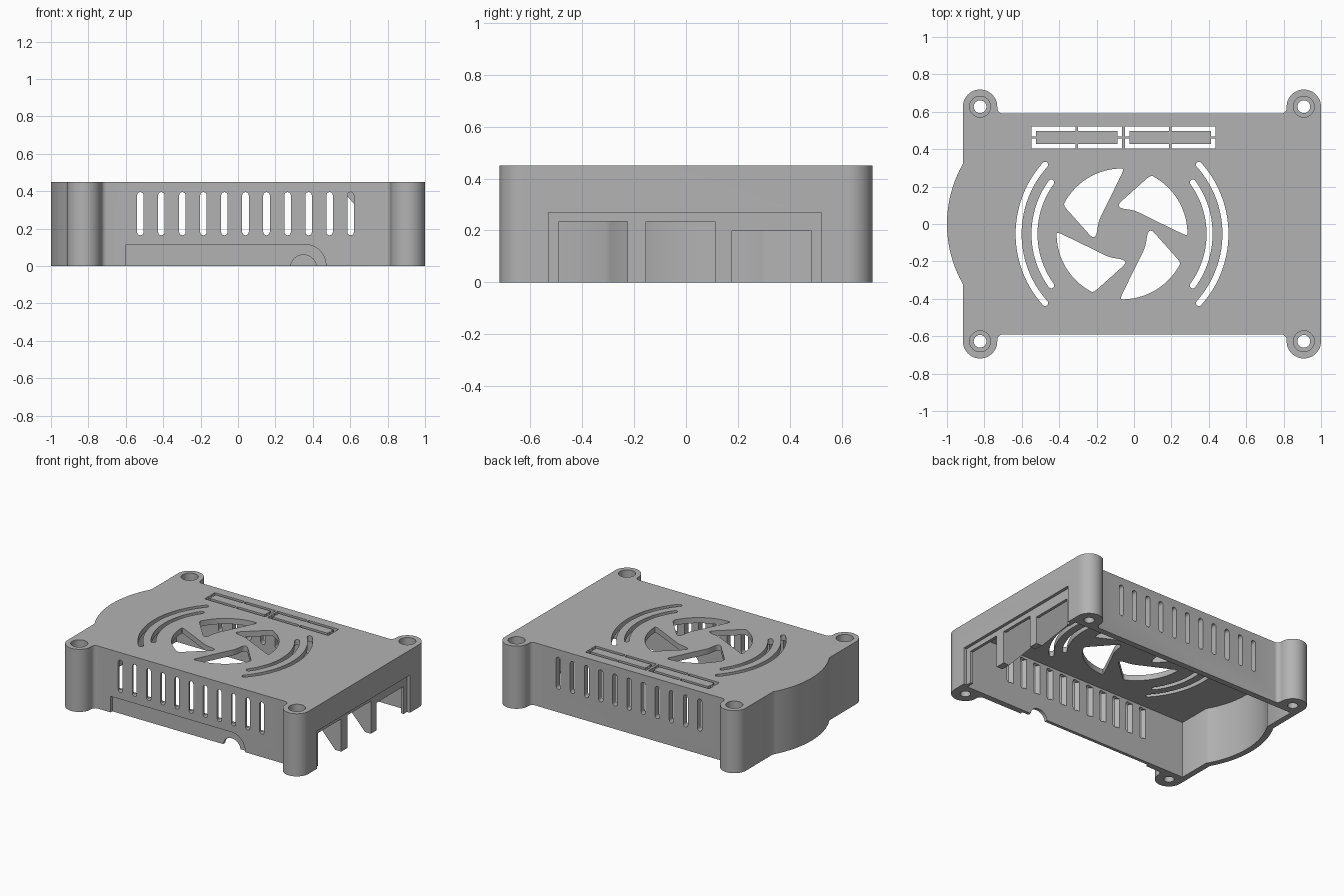
import bpy, bmesh
from math import sin, cos, pi, radians, acos
from mathutils import Vector

H = 0.45                     # overall height
WALL = 0.043
MID_X = 0.0425               # centre of the rectangular body
BULGE_X, BULGE_R = -0.35, 0.65
FAN = (-0.064, -0.053)

if "Cube" in bpy.data.objects:
    bpy.data.objects.remove(bpy.data.objects["Cube"])

grey = bpy.data.materials.new("plain grey plastic")
grey.use_nodes = True
colour = (0.45, 0.45, 0.45, 1)
grey.diffuse_color = colour
grey.node_tree.nodes["Principled BSDF"].inputs["Base Color"].default_value = colour


def arc(cx, cy, r, start, end, n=16):
    """Points on an arc, angles in degrees."""
    steps = [radians(start + (end - start) * i / n) for i in range(n + 1)]
    return [(cx + r * cos(a), cy + r * sin(a)) for a in steps]


def rect(u0, u1, v0, v1):
    return [(u0, v0), (u1, v0), (u1, v1), (u0, v1)]


def circle(cx, cy, r, n=40):
    return arc(cx, cy, r, 0, 360, n)[:-1]


def rounded(points, r, n=5):
    """Soften every sharp corner of a polygon."""
    out = []
    for i, p in enumerate(points):
        p = Vector(p)
        a, b = Vector(points[i - 1]) - p, Vector(points[(i + 1) % len(points)]) - p
        a, b = a.normalized() * min(r, a.length * 0.45), b.normalized() * min(r, b.length * 0.45)
        for k in range(n + 1):
            t = k / n
            out.append(tuple(p + a * (1 - t) ** 2 + b * t ** 2))
    return out


def build(name, prisms):
    """Make one object out of (outline, low, high, axis) prisms."""
    bm = bmesh.new()
    for outline, low, high, axis in prisms:
        place = {"X": lambda u, v, w: (w, u, v),
                 "Y": lambda u, v, w: (u, w, v),
                 "Z": lambda u, v, w: (u, v, w)}[axis]
        lo = [bm.verts.new(place(u, v, low)) for u, v in outline]
        hi = [bm.verts.new(place(u, v, high)) for u, v in outline]
        bm.faces.new(lo)
        bm.faces.new(hi)
        for i in range(len(lo)):
            bm.faces.new((lo[i - 1], lo[i], hi[i], hi[i - 1]))
    bmesh.ops.recalc_face_normals(bm, faces=bm.faces)
    mesh = bpy.data.meshes.new(name)
    bm.to_mesh(mesh)
    bm.free()
    mesh.materials.append(grey)
    obj = bpy.data.objects.new(name, mesh)
    bpy.context.collection.objects.link(obj)
    return obj


def select(obj):
    bpy.ops.object.select_all(action="DESELECT")
    obj.select_set(True)
    bpy.context.view_layer.objects.active = obj


def cut(target, prisms):
    cutter = build("cutter", prisms)
    cutter.hide_render = True
    mod = target.modifiers.new("cut", "BOOLEAN")
    mod.operation, mod.solver, mod.object = "DIFFERENCE", "EXACT", cutter
    select(target)
    bpy.ops.object.modifier_apply(modifier=mod.name)
    bpy.data.objects.remove(cutter)


# Outer outline: four screw ears and a bulged end
EAR_X, EAR_Y, EAR_R = 0.8655, 0.627, 0.092
corner = arc(EAR_X, EAR_Y, EAR_R, 0, 180, 24) + arc(EAR_X - EAR_R - 0.03, 0.62, 0.03, 0, -90, 6)


def quarter(sx, sy):
    pts = [(MID_X + sx * u, sy * v) for u, v in corner]
    return pts if sx * sy > 0 else pts[::-1]


def bulge(r, edge):
    half = acos((BULGE_X - edge) / r) * 180 / pi
    return arc(BULGE_X, 0, r, 180 - half, 180 + half, 32)


left_edge = MID_X - EAR_X - EAR_R
outline = (quarter(1, 1) + quarter(-1, 1) + bulge(BULGE_R, left_edge)
           + quarter(-1, -1) + quarter(1, -1))
shell = build("case_shell", [(outline, 0, H, "Z")])

# Hollow inside, open at the bottom
inner_y = 0.59 - WALL
inner_left = left_edge + WALL
cavity = ([(1 - WALL, -inner_y), (1 - WALL, inner_y), (inner_left, inner_y)]
          + bulge(BULGE_R - WALL, inner_left) + [(inner_left, -inner_y)])
cut(shell, [(cavity, -0.1, H - 0.04, "Z")])

# Fan opening: four swept blades
top_cuts = []
blade = arc(0, 0, 0.35, 88, 154, 14) + [(-0.158, -0.022), (-0.137, -0.01), (-0.125, 0.07), (-0.07, 0.18)]
for k in range(4):
    c, s = cos(k * pi / 2), sin(k * pi / 2)
    turned = [(FAN[0] + c * u - s * v, FAN[1] + s * u + c * v) for u, v in rounded(blade, 0.03)]
    top_cuts.append((turned, 0.35, 0.6, "Z"))

# Curved vents on both sides of the fan
for middle in (0, 180):
    for r, half in ((0.468, 36), (0.553, 42)):
        w = 0.016
        a, b = middle - half, middle + half
        tips = [(FAN[0] + r * cos(radians(t)), FAN[1] + r * sin(radians(t))) for t in (a, b)]
        band = (arc(*FAN, r + w, a, b, 28) + arc(*tips[1], w, b, b + 180, 8)[1:-1]
                + arc(*FAN, r - w, b, a, 28) + arc(*tips[0], w, a + 180, a + 360, 8)[1:-1])
        top_cuts.append((band, 0.35, 0.6, "Z"))

# Two break-out panels, each framed by four L-shaped slots
for cx in (-0.306, 0.194):
    for sx in (-1, 1):
        for sy in (-1, 1):
            w, h, t, gap = 0.242, 0.058, 0.024, 0.006
            ell = [(gap, h), (w, h), (w, gap), (w - t, gap), (w - t, h - t), (gap, h - t)]
            top_cuts.append(([(cx + sx * u, 0.462 + sy * v) for u, v in ell], 0.35, 0.6, "Z"))

# Screw holes and their counterbores
ears = [(MID_X + sx * EAR_X, sy * EAR_Y) for sx in (-1, 1) for sy in (-1, 1)]
top_cuts += [(circle(x, y, 0.034), -0.1, 0.6, "Z") for x, y in ears]
cut(shell, top_cuts)

# Shallow recesses around the front connectors and the side ports
front_recess = [(-0.6, -0.1), (0.47, -0.1)] + arc(0.36, 0.005, 0.11, 0, 90, 10) + [(-0.6, 0.115)]
recesses = [(circle(x, y, 0.056), H - 0.1, 0.6, "Z") for x, y in ears]
recesses.append((front_recess, -0.7, -0.57, "Y"))
recesses.append((rect(-0.53, 0.523, -0.1, 0.27), 0.978, 1.1, "X"))
cut(shell, recesses)

# Wall slots, port openings and the round front notch
slot_xs = [-0.522 + 0.1124 * i for i in range(11)]
openings = []
for x in slot_xs:
    stadium = arc(x, 0.378, 0.0175, 0, 180, 8) + arc(x, 0.182, 0.0175, 180, 360, 8)
    openings.append((stadium, -0.8, 0.8, "Y"))
for y0, y1, top in ((-0.49, -0.225, 0.235), (-0.155, 0.112, 0.235), (0.177, 0.485, 0.198)):
    openings.append((rect(y0, y1, -0.1, top), 0.9, 1.1, "X"))
openings.append((circle(0.35, -0.01, 0.07), -0.8, -0.5, "Y"))
cut(shell, openings)

# Slots flare on the inside of the front wall
flares = []
for x in slot_xs:
    wedge = [(x - 0.017, -0.575), (x + 0.017, -0.5), (x - 0.07, -0.5)]
    flares.append((wedge, 0.17, 0.39, "Z"))
cut(shell, flares)

# Sloped gussets between the ports
profile = [(0.54, 0.42), (0.93, 0), (0.975, 0), (0.975, 0.42)]
gussets = build("port_gussets", [(profile, y0, y1, "Y") for y0, y1 in ((-0.224, -0.156), (0.113, 0.176))])

for obj in (shell, gussets):
    select(obj)
    bpy.ops.object.shade_smooth_by_angle(angle=radians(30))
